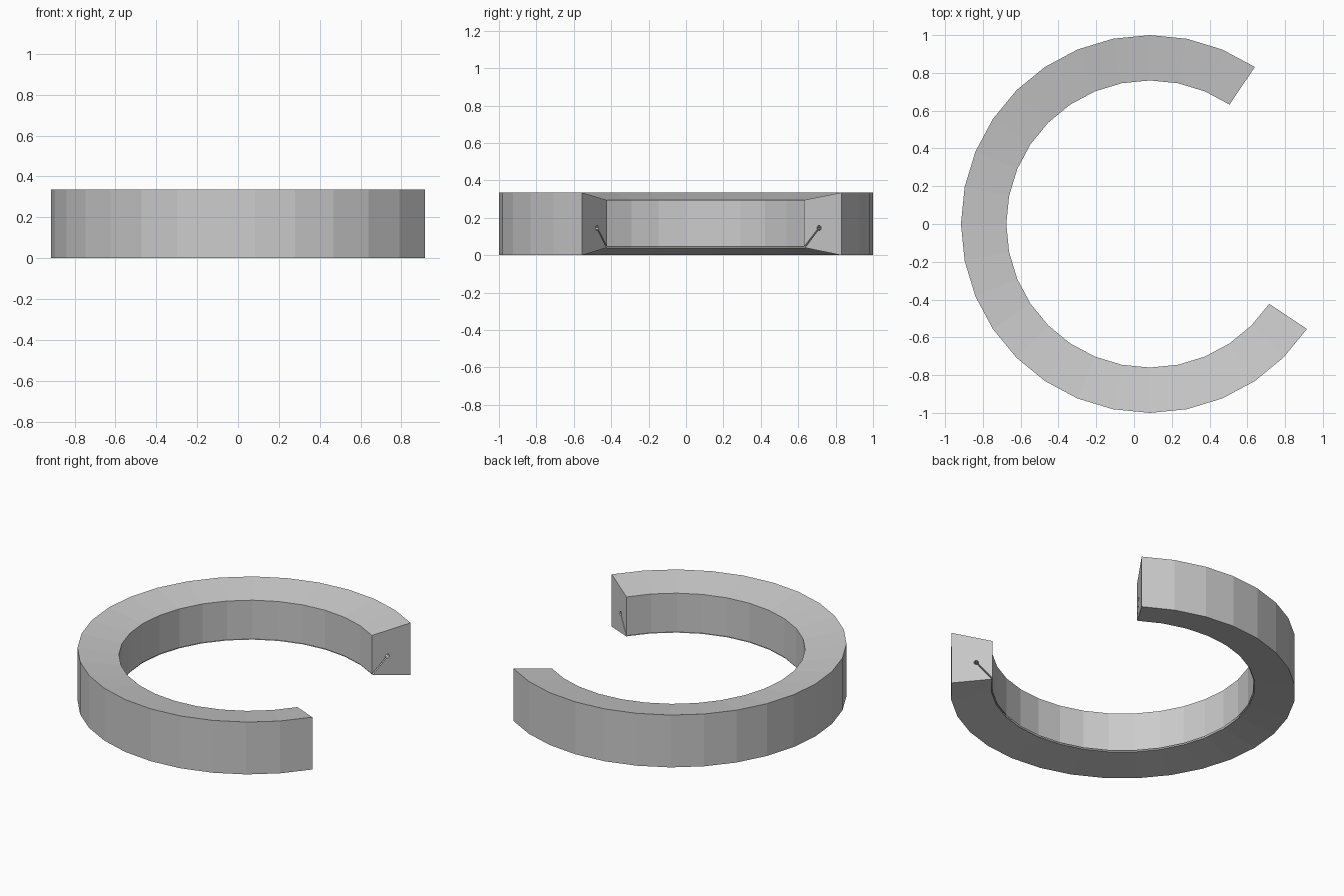
import bpy, bmesh
from math import cos, sin, radians

if "Cube" in bpy.data.objects:
    bpy.data.objects.remove(bpy.data.objects["Cube"])

CX = 0.084                     # ring axis position
STEPS, STEP, START = 24, 11.25, 56.25

# keyhole channel: thin slit from the lower inner corner to a small bore
hole_r, hole_z, rad = 0.856, 0.146, 0.014
slit = 227
bore = [(hole_r + rad * cos(radians(slit - a)), hole_z + rad * sin(radians(slit - a)))
        for a in (14, 60, 105, 150, 210, 255, 300, 346)]

# tapered cross-section (radius, height)
profile = [(1.0, 0.0), (1.0, 0.335), (0.76, 0.295), (0.76, 0.047)]
profile += bore + [(0.765, 0.040)]

# sweep the section three quarters of a turn
bm = bmesh.new()
rings = []
for i in range(STEPS + 1):
    a = radians(START + i * STEP)
    rings.append([bm.verts.new((CX + r * cos(a), r * sin(a), z)) for r, z in profile])
n = len(profile)
for a, b in zip(rings, rings[1:]):
    for j in range(n):
        k = (j + 1) % n
        bm.faces.new((a[j], a[k], b[k], b[j]))

# end faces
bm.faces.new(rings[0][::-1])
bm.faces.new(rings[-1])
bmesh.ops.recalc_face_normals(bm, faces=bm.faces)

mesh = bpy.data.meshes.new("open_ring")
bm.to_mesh(mesh)
bm.free()
bpy.context.collection.objects.link(bpy.data.objects.new("open_ring", mesh))
